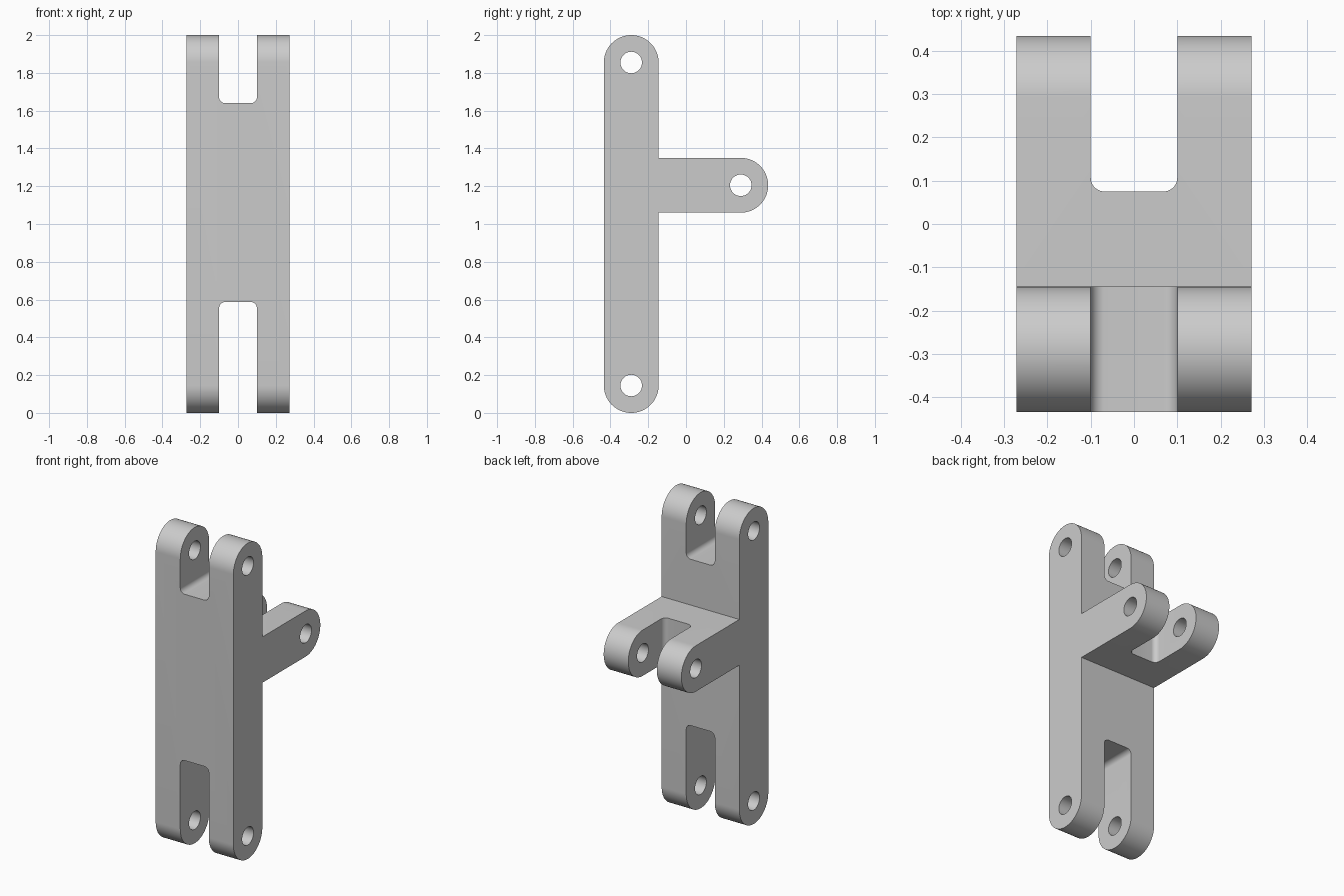
import bpy, bmesh
from math import pi, sin, cos, radians
from mathutils import Vector

cube = bpy.data.objects.get("Cube")
if cube:
    bpy.data.objects.remove(cube)

R = 0.145          # lug radius, half the bar depth
HALF_W = 0.272     # half width of the bracket
BAR_Y = -0.29      # centre line of the upright
ARM_Y, ARM_Z = 0.29, 1.205
TOP_Z = 2 - R
HOLE_R = 0.057
SLOT_HALF = 0.1
FILLET = 0.032

steel = bpy.data.materials.new("grey steel")
steel.use_nodes = True
colour = (0.6, 0.6, 0.6, 1)
steel.diffuse_color = colour
steel.node_tree.nodes["Principled BSDF"].inputs["Base Color"].default_value = colour


def arc(cx, cy, r, start, end, steps):
    """Points on an arc, angles in degrees."""
    angles = [radians(start + (end - start) * i / steps) for i in range(steps + 1)]
    return [(cx + r * cos(a), cy + r * sin(a)) for a in angles]


def prism(name, points, place, direction):
    """Extrude a 2D outline; place turns 2D points into 3D."""
    bm = bmesh.new()
    face = bm.faces.new([bm.verts.new(place(*p)) for p in points])
    new = bmesh.ops.extrude_face_region(bm, geom=[face])["geom"]
    bmesh.ops.translate(bm, vec=Vector(direction),
                        verts=[v for v in new if isinstance(v, bmesh.types.BMVert)])
    bmesh.ops.recalc_face_normals(bm, faces=bm.faces)
    mesh = bpy.data.meshes.new(name)
    bm.to_mesh(mesh)
    bm.free()
    mesh.materials.append(steel)
    obj = bpy.data.objects.new(name, mesh)
    bpy.context.collection.objects.link(obj)
    return obj


# T-shaped side outline: upright with round ends and a round-ended arm
outline = (arc(BAR_Y, R, R, 180, 360, 40)
           + [(BAR_Y + R, ARM_Z - R)]
           + arc(ARM_Y, ARM_Z, R, -90, 90, 40)
           + [(BAR_Y + R, ARM_Z + R)]
           + arc(BAR_Y, TOP_Z, R, 0, 180, 40))
bracket = prism("clevis_bracket", outline,
                lambda y, z: (-HALF_W, y, z), (2 * HALF_W, 0, 0))

cutters = []

# Pin holes through each pair of lugs
for y, z in ((BAR_Y, R), (BAR_Y, TOP_Z), (ARM_Y, ARM_Z)):
    cutters.append(prism("pin_hole_cutter", arc(y, z, HOLE_R, 0, 352.5, 47),
                         lambda a, b: (-0.5, a, b), (1, 0, 0)))


def slot(floor, sign):
    """Slot outline with filleted floor corners, opening along sign."""
    inner = SLOT_HALF - FILLET
    pts = (arc(-inner, FILLET, FILLET, 180, 270, 10)
           + arc(inner, FILLET, FILLET, 270, 360, 10)
           + [(SLOT_HALF, 0.9), (-SLOT_HALF, 0.9)])
    return [(x, floor + sign * d) for x, d in pts]


# Fork slots in the upright ends and the arm
for floor, sign in ((1.64, 1), (0.587, -1)):
    cutters.append(prism("upright_slot_cutter", slot(floor, sign),
                         lambda x, z: (x, -0.6, z), (0, 0.6, 0)))
cutters.append(prism("arm_slot_cutter", slot(0.075, 1),
                     lambda x, y: (x, y, ARM_Z - 0.3), (0, 0, 0.6)))

bpy.context.view_layer.objects.active = bracket
for cutter in cutters:
    cutter.hide_render = True
    mod = bracket.modifiers.new("cut", "BOOLEAN")
    mod.operation = "DIFFERENCE"
    mod.solver = "EXACT"
    mod.object = cutter
    bpy.ops.object.modifier_apply(modifier=mod.name)
    bpy.data.objects.remove(cutter)

bpy.ops.object.select_all(action="DESELECT")
bracket.select_set(True)
bpy.ops.object.shade_smooth_by_angle(angle=radians(30))
